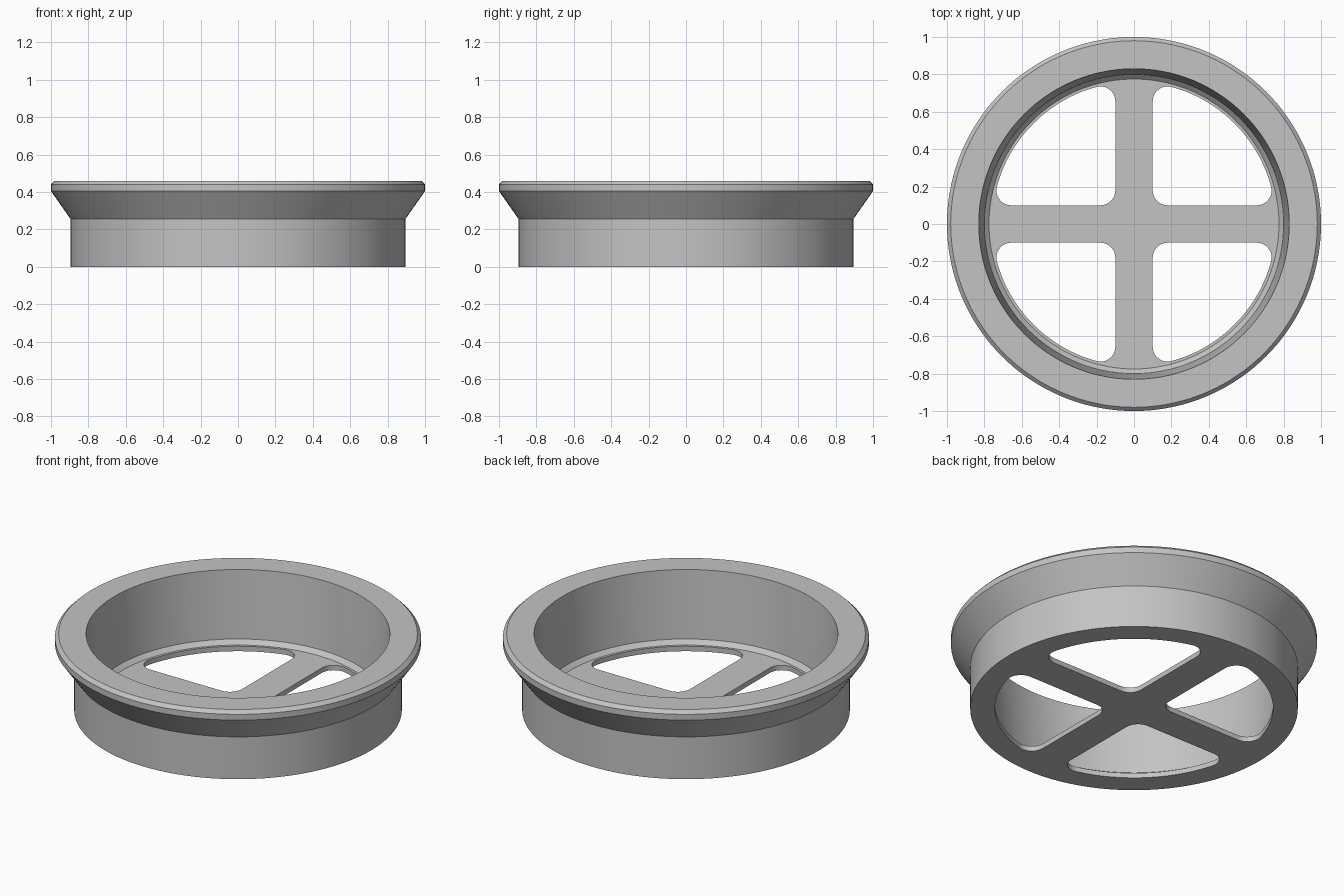
import bpy, bmesh
from math import cos, sin, pi, atan2, sqrt, radians

if "Cube" in bpy.data.objects:
    bpy.data.objects.remove(bpy.data.objects["Cube"])

SEGMENTS = 144
PLATE = 0.03        # thickness of the spoked floor
HOLE_R = 0.76       # outer radius of the openings
SPOKE = 0.1         # half width of a spoke
FILLET = 0.08       # corner radius of the openings

mat = bpy.data.materials.new("plain grey")
mat.use_nodes = True
grey = (0.55, 0.55, 0.55, 1)
mat.diffuse_color = grey
mat.node_tree.nodes["Principled BSDF"].inputs["Base Color"].default_value = grey


def arc(cx, cy, r, start, end, steps):
    return [(cx + r * cos(start + (end - start) * i / steps),
             cy + r * sin(start + (end - start) * i / steps)) for i in range(steps + 1)]


def loop_edges(bm, verts):
    return [bm.edges.new((v, verts[(i + 1) % len(verts)])) for i, v in enumerate(verts)]


def bridge(bm, a, b):
    n = len(a)
    for i in range(n):
        j = (i + 1) % n
        bm.faces.new((a[i], a[j], b[j], b[i]))


def hole_outline():
    # Rounded quarter-disc between two spokes
    near = SPOKE + FILLET
    far = sqrt((HOLE_R - FILLET) ** 2 - near ** 2)
    tip = atan2(near, far)
    pts = arc(near, near, FILLET, pi, 1.5 * pi, 10)
    pts += arc(far, near, FILLET, -pi / 2, tip, 12)
    pts += arc(0, 0, HOLE_R, tip, pi / 2 - tip, 28)[1:-1]
    pts += arc(near, far, FILLET, pi / 2 - tip, pi, 12)
    return pts


bm = bmesh.new()

# Flanged wall: outside bottom, over the rim, down to the floor
profile = [(0.895, 0), (0.895, 0.255), (1.0, 0.405), (1.0, 0.44), (0.98, 0.46),
           (0.83, 0.46), (0.80, 0.055), (0.775, PLATE)]
rings = []
for r, z in profile:
    rings.append([bm.verts.new((x, y, z)) for x, y in arc(0, 0, r, 0, 2 * pi, SEGMENTS)[:-1]])
for a, b in zip(rings, rings[1:]):
    bridge(bm, a, b)

# Walls of the four openings
low_edges, high_edges = [], []
outline = hole_outline()
for k in range(4):
    c, s = round(cos(k * pi / 2)), round(sin(k * pi / 2))
    low, high = [[bm.verts.new((x * c - y * s, x * s + y * c, z)) for x, y in outline]
                 for z in (0, PLATE)]
    low_edges += loop_edges(bm, low)
    high_edges += loop_edges(bm, high)
    bridge(bm, low, high)

# Underside and top of the spoked floor
for ring, edges, up in ((rings[0], low_edges, -1), (rings[-1], high_edges, 1)):
    rim = [bm.edges.get((v, ring[(i + 1) % SEGMENTS])) for i, v in enumerate(ring)]
    bmesh.ops.triangle_fill(bm, use_beauty=True, edges=rim + edges, normal=(0, 0, up))
bmesh.ops.recalc_face_normals(bm, faces=bm.faces)

mesh = bpy.data.meshes.new("flanged_ring")
bm.to_mesh(mesh)
bm.free()
mesh.materials.append(mat)
ring_obj = bpy.data.objects.new("flanged_ring_with_spokes", mesh)
bpy.context.collection.objects.link(ring_obj)

bpy.ops.object.select_all(action="DESELECT")
ring_obj.select_set(True)
bpy.context.view_layer.objects.active = ring_obj
bpy.ops.object.shade_smooth_by_angle(angle=radians(20))
